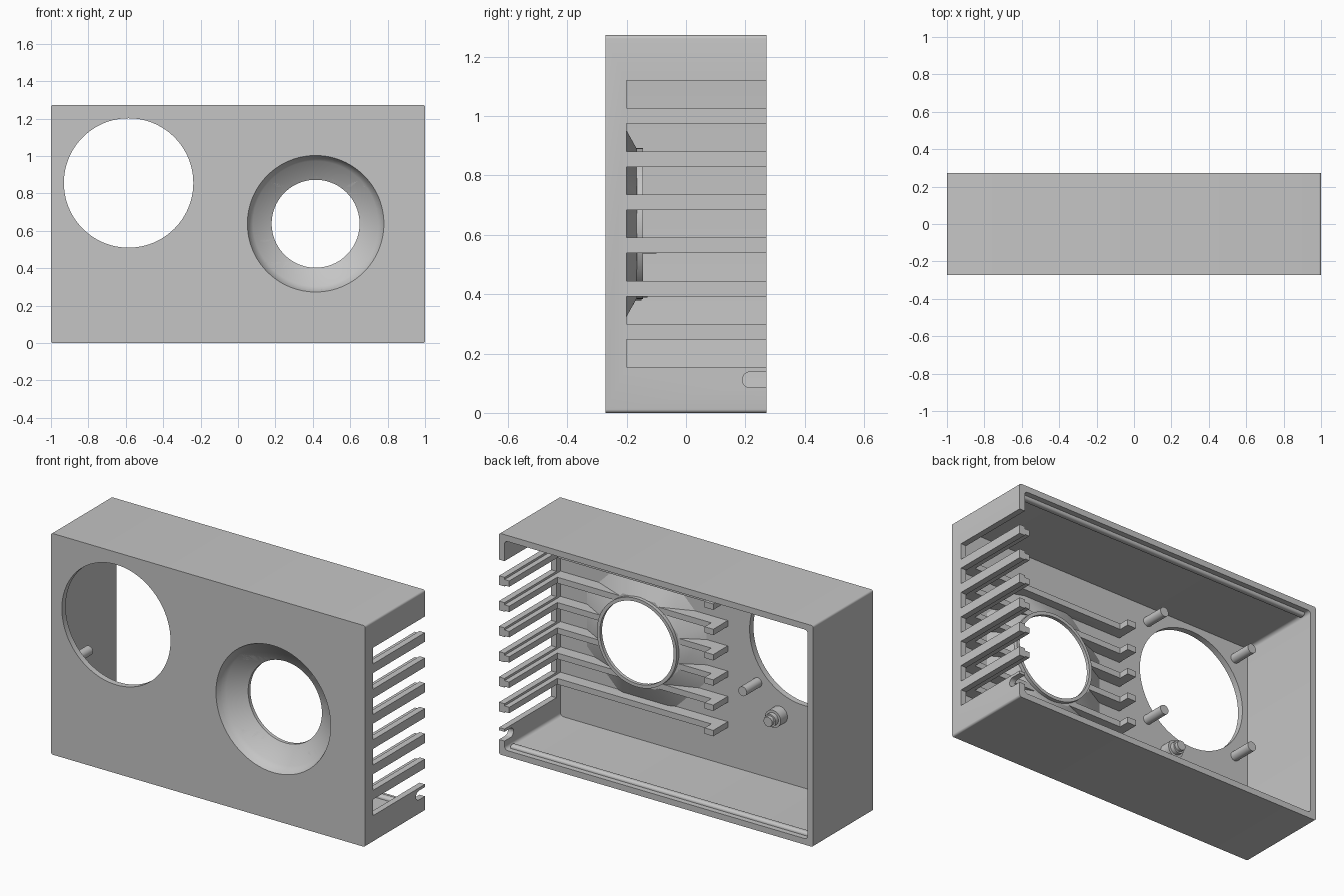
import bpy, bmesh, math
from mathutils import Vector

cube = bpy.data.objects.get("Cube")
if cube:
    bpy.data.objects.remove(cube, do_unlink=True)

grey = bpy.data.materials.new("plain grey")
grey.use_nodes = True
COLOUR = (0.56, 0.56, 0.56, 1)
grey.diffuse_color = COLOUR
grey.node_tree.nodes["Principled BSDF"].inputs["Base Color"].default_value = COLOUR


def finish(name, bm):
    bmesh.ops.recalc_face_normals(bm, faces=bm.faces)
    mesh = bpy.data.meshes.new(name)
    bm.to_mesh(mesh)
    bm.free()
    mesh.materials.append(grey)
    obj = bpy.data.objects.new(name, mesh)
    bpy.context.collection.objects.link(obj)
    return obj


def box(name, x0, x1, y0, y1, z0, z1, rounding=0, axis=1, rule=lambda v: True):
    """Box whose edges along one axis can be rounded."""
    bm = bmesh.new()
    for v in bmesh.ops.create_cube(bm, size=1)["verts"]:
        v.co = Vector((x1 if v.co.x > 0 else x0, y1 if v.co.y > 0 else y0,
                       z1 if v.co.z > 0 else z0))
    if rounding:
        edges = [e for e in bm.edges
                 if abs(e.verts[0].co[axis] - e.verts[1].co[axis]) > 0.1
                 and all(rule(v.co) for v in e.verts)]
        bmesh.ops.bevel(bm, geom=edges, offset=rounding, segments=5,
                        profile=0.5, affect='EDGES')
    return finish(name, bm)


def prism(name, outline, z0, z1):
    """Plan outline extruded upward."""
    bm = bmesh.new()
    low, high = ([bm.verts.new((x, y, z)) for x, y in outline] for z in (z0, z1))
    bm.faces.new(low)
    bm.faces.new(high)
    n = len(outline)
    for i in range(n):
        j = (i + 1) % n
        bm.faces.new((low[i], low[j], high[j], high[i]))
    return finish(name, bm)


def lathe(name, x, z, profile, sides=64, twist=0):
    """Closed solid turned about a front-to-back axis; profile is (radius, y)."""
    bm = bmesh.new()
    rings = []
    for r, y in profile:
        angles = [math.tau * i / sides + twist for i in range(sides)]
        rings.append([bm.verts.new((x + r * math.cos(a), y, z + r * math.sin(a)))
                      for a in angles])
    for a, b in zip(rings, rings[1:]):
        for i in range(sides):
            j = (i + 1) % sides
            bm.faces.new((a[i], a[j], b[j], b[i]))
    bm.faces.new(rings[0])
    bm.faces.new(rings[-1])
    return finish(name, bm)


def cut(obj, cutters):
    for c in cutters:
        m = obj.modifiers.new("cut", 'BOOLEAN')
        m.operation, m.solver, m.object = 'DIFFERENCE', 'EXACT', c
    dg = bpy.context.evaluated_depsgraph_get()
    mesh = bpy.data.meshes.new_from_object(obj.evaluated_get(dg))
    obj.modifiers.clear()
    obj.data = mesh


FRONT, BACK, HEIGHT, WALL = -0.272, 0.272, 1.273, 0.035
INNER = FRONT + WALL
PITCH, SLOT = 0.1455, 0.093
slot_z = [0.154 + PITCH * i for i in range(7)]
CX, CZ = 0.415, 0.638          # funnel centre
HX, HZ = -0.585, 0.856         # large hole centre

# Cutters
cavity = box("cavity_cutter", -1 + WALL, 1 - WALL, INNER, 0.5,
             WALL, HEIGHT - WALL, 0.02)
slots = [box("slot_cutter", 0.9, 1.1, -0.2, 0.5, z, z + SLOT) for z in slot_z]
notch = box("notch_cutter", 0.9, 1.1, 0.19, 0.5, 0.085, 0.138, 0.026, 0,
            lambda co: co.y < 0.2)
hole = lathe("hole_cutter", HX, HZ, [(0.346, -0.4), (0.346, -0.15)], 96)
bore = lathe("bore_cutter", CX, CZ,
             [(0.365, -0.32), (0.365, FRONT), (0.354, -0.245), (0.335, -0.222),
              (0.235, -0.165), (0.235, 0.4)], 96)

# Housing
housing = box("housing", -1, 1, FRONT, BACK, 0, HEIGHT, 0.012)
cut(housing, [cavity, *slots, notch, hole, bore])

# Funnel: faceted outside, round bore and back ring
flat = math.cos(math.pi / 8)
funnel = lathe("funnel", CX, CZ, [(0.40 / flat, -0.248), (0.25 / flat, -0.165)],
               8, math.pi / 8)
ring = lathe("funnel_ring", CX, CZ, [(0.254, -0.19), (0.254, -0.145)], 96)

# Hooked ribs that continue the grille bars around the inside
outline = [(0.975, BACK), (0.975, INNER - 0.01), (-0.1, INNER - 0.01), (-0.1, -0.105),
           (-0.045, -0.105), (-0.045, -0.165), (0.935, -0.165), (0.935, BACK)]
ribs = [prism("grille_rib", outline, z + SLOT + 0.006, z + SLOT + 0.04)
        for z in slot_z[:-1]]
for part in [funnel, ring] + ribs:
    cut(part, [bore])

# Mounting pins around the large hole
pins = [lathe("mounting_pin", HX + sx * 0.295, HZ + sz * 0.292,
              [(0.027, INNER - 0.01), (0.027, -0.1)], 24)
        for sx in (-1, 1) for sz in (-1, 1)]

# Stepped post
post = lathe("stepped_post", -0.43, 0.415,
             [(0.05, INNER - 0.01), (0.05, -0.175), (0.036, -0.175),
              (0.036, -0.15), (0.027, -0.15), (0.027, -0.13)], 32)

# Snap beads along floor and ceiling near the open back
beads = [box(name, -0.95, 0.95, 0.2, 0.24, z - 0.018, z + 0.018, 0.015, 0)
         for name, z in (("floor_bead", WALL), ("ceiling_bead", HEIGHT - WALL))]

for c in [cavity, notch, hole, bore] + slots:
    bpy.data.objects.remove(c, do_unlink=True)

# Smooth curves, sharp corners
for obj in [housing, funnel, ring, post] + ribs + pins + beads:
    obj.data.shade_smooth()
    obj.data.set_sharp_from_angle(angle=math.radians(28))
